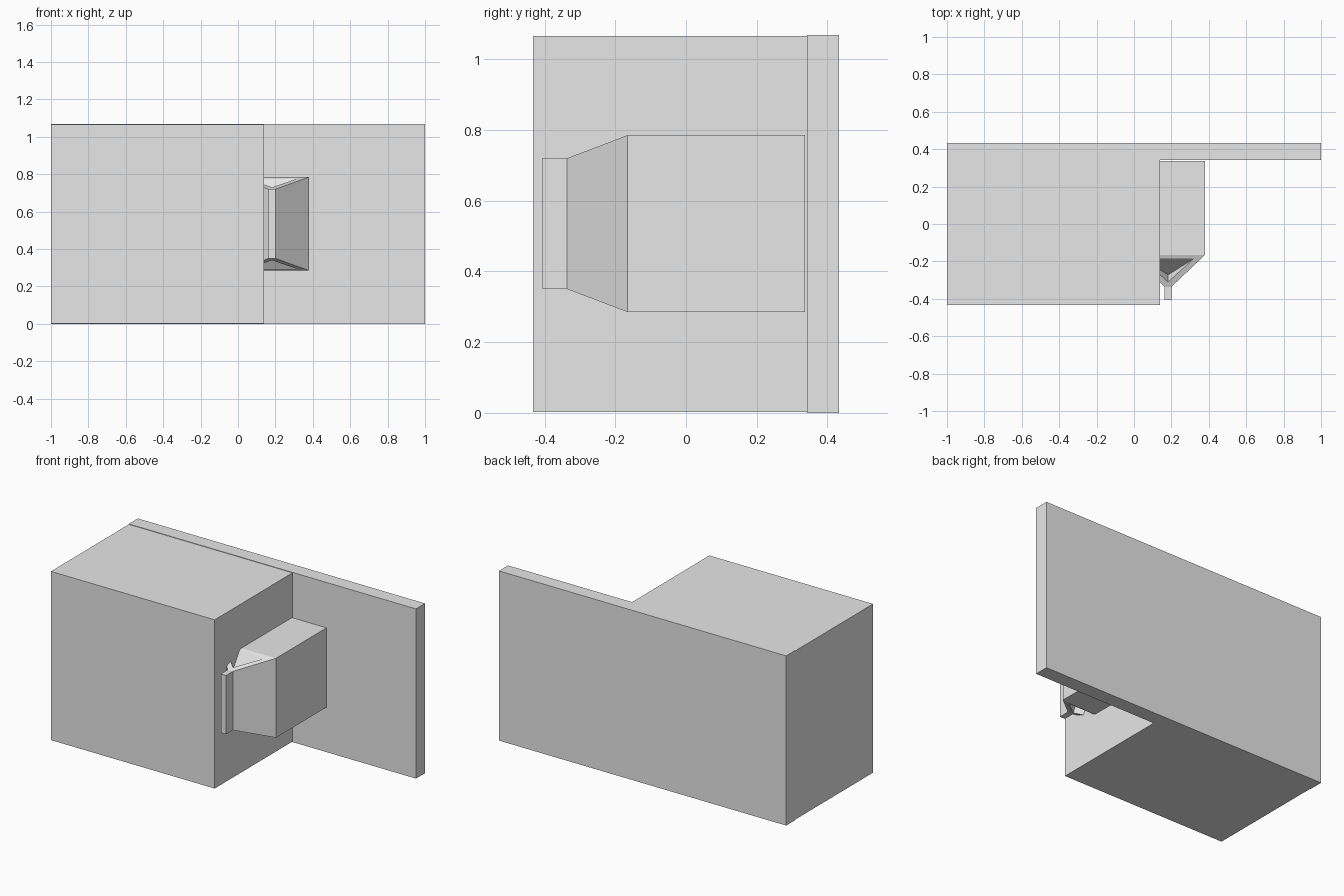
import bpy
import bmesh

# Remove the default object
if "Cube" in bpy.data.objects:
    bpy.data.objects.remove(bpy.data.objects["Cube"], do_unlink=True)

# Single flat colour
grey = bpy.data.materials.new("light_grey")
grey.use_nodes = True
colour = (0.8, 0.8, 0.8, 1)
grey.diffuse_color = colour
grey.node_tree.nodes["Principled BSDF"].inputs["Base Color"].default_value = colour


def finish(name, bm):
    bmesh.ops.remove_doubles(bm, verts=bm.verts, dist=0.0001)
    bmesh.ops.recalc_face_normals(bm, faces=bm.faces)
    mesh = bpy.data.meshes.new(name)
    bm.to_mesh(mesh)
    bm.free()
    mesh.materials.append(grey)
    obj = bpy.data.objects.new(name, mesh)
    bpy.context.collection.objects.link(obj)
    return obj


def box(name, low, high):
    bm = bmesh.new()
    bmesh.ops.create_cube(bm, size=1)
    for v in bm.verts:
        v.co = [(a + b) / 2 + c * (b - a) for a, b, c in zip(low, high, v.co)]
    return finish(name, bm)


# Main body and the long back panel
box("main_body", (-1, -0.432, 0.003), (0.14, 0.342, 1.065))
box("back_panel", (-1, 0.342, 0), (1, 0.432, 1.068))

# Tapered block half sunk into the body, symmetric about its own centre line
MID_X, MID_Z = 0.182, 0.535
HALF, TIP_X = 0.198, 0.018
BACK, SHOULDER, NECK, TIP = 0.337, -0.165, -0.336, -0.405
TALL, SHORT = 0.25, 0.185


def slope_height(y):
    return TALL + (SHORT - TALL) * (y - SHOULDER) / (NECK - SHOULDER)


bm = bmesh.new()


def face(*points):
    bm.faces.new([bm.verts.new((MID_X + x, y, MID_Z + z)) for x, y, z in points])


# Rear end of the block
face(*[(x * HALF, BACK, z * TALL)
       for x, z in ((-1, -1), (1, -1), (1, 1), (-1, 1))])

# Straight sides, tapered sides and the flat neck
for s in (-1, 1):
    for (x0, y0, h0), (x1, y1, h1) in (
            ((HALF, BACK, TALL), (HALF, SHOULDER, TALL)),
            ((HALF, SHOULDER, TALL), (TIP_X, NECK, SHORT))):
        face((s * x0, y0, -h0), (s * x1, y1, -h1), (s * x1, y1, h1), (s * x0, y0, h0))
face(*[(x * TIP_X, NECK, z * SHORT)
       for x, z in ((-1, -1), (1, -1), (1, 1), (-1, 1))])

# Top and bottom: flat cap, sloping rim and a three-sided pit
RIM_X, RIM_Y, FRONT_Y, PIT_Y, PIT_Z = 0.138, -0.185, -0.31, -0.272, 0.115
for z in (-1, 1):
    face(*[(x, y, z * TALL) for x, y in
           ((-HALF, BACK), (HALF, BACK), (HALF, SHOULDER), (-HALF, SHOULDER))])
    front = (0, FRONT_Y, z * slope_height(FRONT_Y))
    pit = (0, PIT_Y, z * PIT_Z)
    shoulder, neck, rim = [
        [(s * x, y, z * slope_height(y)) for s in (-1, 1)]
        for x, y in ((HALF, SHOULDER), (TIP_X, NECK), (RIM_X, RIM_Y))]
    face(shoulder[0], shoulder[1], rim[1], rim[0])
    face(neck[0], neck[1], front)
    face(rim[0], rim[1], pit)
    for i in (0, 1):
        face(shoulder[i], neck[i], front, rim[i])
        face(rim[i], front, pit)
finish("tapered_block", bm)

# Narrow blade at the front of the taper
box("front_blade", (MID_X - TIP_X, TIP, MID_Z - SHORT),
    (MID_X + TIP_X, NECK, MID_Z + SHORT))
